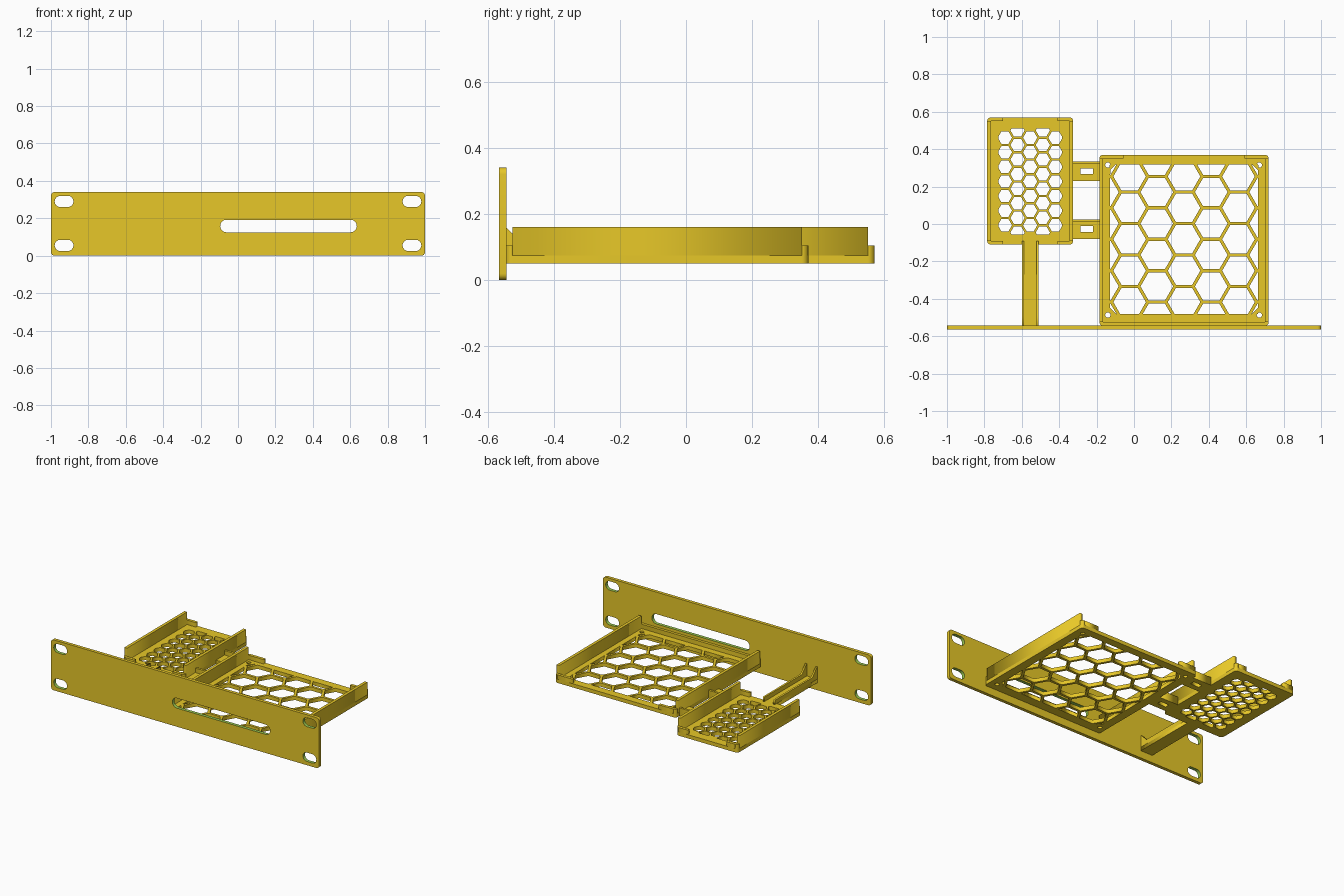
import bpy, bmesh, math

if "Cube" in bpy.data.objects:
    bpy.data.objects.remove(bpy.data.objects["Cube"])


def material(name, rgb):
    m = bpy.data.materials.new(name)
    m.diffuse_color = (*rgb, 1)
    m.use_nodes = True
    m.node_tree.nodes["Principled BSDF"].inputs["Base Color"].default_value = m.diffuse_color
    return m


YELLOW = material("yellow plastic", (0.947, 0.680, 0.025))
GREEN = material("green cut face", (0.337, 0.597, 0.082))


def rounded(x0, x1, y0, y1, r, n=6):
    """Outline of a rectangle with rounded corners."""
    pts = []
    corners = [(x1 - r, y1 - r), (x0 + r, y1 - r), (x0 + r, y0 + r), (x1 - r, y0 + r)]
    for k, (cx, cy) in enumerate(corners):
        for i in range(n + 1):
            a = math.pi / 2 * (k + i / n)
            pts.append((cx + r * math.cos(a), cy + r * math.sin(a)))
    clean = []
    for p in pts:
        if not clean or math.dist(p, clean[-1]) > 1e-5:
            clean.append(p)
    if math.dist(clean[0], clean[-1]) < 1e-5:
        clean.pop()
    return clean


def rect(x0, x1, y0, y1):
    return [(x0, y0), (x1, y0), (x1, y1), (x0, y1)]


def circle(cx, cy, r, n=20):
    return [(cx + r * math.cos(math.tau * i / n), cy + r * math.sin(math.tau * i / n))
            for i in range(n)]


def clip(poly, axis, limit, sign):
    """Keep the part of a polygon on one side of an axis-aligned line."""
    out = []
    for a, b in zip(poly, poly[1:] + poly[:1]):
        da, db = sign * (a[axis] - limit), sign * (b[axis] - limit)
        if da >= 0:
            out.append(a)
        if da * db < 0:
            t = da / (da - db)
            out.append((a[0] + t * (b[0] - a[0]), a[1] + t * (b[1] - a[1])))
    return out


def honeycomb(x0, x1, y0, y1, pitch, bar):
    """Hexagonal holes, centred on a window and trimmed by its edges."""
    cells, r = [], (pitch - bar) / math.sqrt(3)
    cx, cy = (x0 + x1) / 2, (y0 + y1) / 2
    for i in range(-5, 6):
        for j in range(-6, 7):
            x = cx + i * pitch * math.sqrt(3) / 2
            y = cy + (j + 0.5 * (i % 2)) * pitch
            p = circle(x, y, r, 6)
            for axis, limit, sign in ((0, x0, 1), (0, x1, -1), (1, y0, 1), (1, y1, -1)):
                p = clip(p, axis, limit, sign)
            area = sum(a[0] * b[1] - b[0] * a[1] for a, b in zip(p, p[1:] + p[:1])) / 2
            if area > 0.0003:
                cells.append(p)
    return cells


def plate(name, loops, z0, z1):
    """Flat plate from an outline followed by its holes."""
    cu = bpy.data.curves.new(name, 'CURVE')
    cu.dimensions, cu.fill_mode, cu.extrude = '2D', 'BOTH', (z1 - z0) / 2
    for loop in loops:
        s = cu.splines.new('POLY')
        s.points.add(len(loop) - 1)
        for pt, (x, y) in zip(s.points, loop):
            pt.co = (x, y, 0, 1)
        s.use_cyclic_u = True
    tmp = bpy.data.objects.new(name, cu)
    bpy.context.collection.objects.link(tmp)
    me = bpy.data.meshes.new_from_object(tmp.evaluated_get(bpy.context.evaluated_depsgraph_get()))
    bpy.data.objects.remove(tmp)
    bm = bmesh.new()
    bm.from_mesh(me)
    bmesh.ops.remove_doubles(bm, verts=bm.verts, dist=1e-5)
    bmesh.ops.translate(bm, verts=bm.verts, vec=(0, 0, (z0 + z1) / 2))
    bmesh.ops.recalc_face_normals(bm, faces=bm.faces)
    bm.to_mesh(me)
    bm.free()
    me.materials.clear()
    me.materials.append(YELLOW)
    ob = bpy.data.objects.new(name, me)
    bpy.context.collection.objects.link(ob)
    return ob


def box(name, x0, x1, y0, y1, z0, z1):
    return plate(name, [rect(x0, x1, y0, y1)], z0, z1)


BASE, FLOOR, LIP, TOP = 0.05, 0.075, 0.105, 0.16
WALL = 0.02

# Front panel with mounting slots and one long opening
slots = [rounded(s * 0.93 - 0.05, s * 0.93 + 0.05, z - 0.03, z + 0.03, 0.03)
         for s in (-1, 1) for z in (0.055, 0.29)]
panel = plate("front_panel", [rounded(-1, 1, 0, 0.34, 0.02)] + slots
              + [rounded(-0.095, 0.635, 0.125, 0.192, 0.033)], 0, 0.022)
panel.rotation_euler.x = math.pi / 2
panel.location.y = -0.543
# Cut walls of the slots are green
panel.data.materials.append(GREEN)
for f in panel.data.polygons:
    c = f.center
    if abs(f.normal.z) < 0.5 and abs(c.x) < 0.985 and 0.005 < c.y < 0.335:
        f.material_index = 1


def tray(name, x0, x1, y0, y1, window, pitch, bar, tab, holes=(), full_front=False):
    """Perforated floor, two tall side walls and low end tabs."""
    plate(name + "_floor", [rounded(x0, x1, y0, y1, WALL)]
          + honeycomb(*window, pitch, bar) + list(holes), BASE, FLOOR)
    for side, a in (("left", x0), ("right", x1 - WALL)):
        box(f"{name}_{side}_wall", a, a + WALL, y0 + WALL, y1 - WALL, FLOOR, TOP)
    xa, xb = x0 + WALL, x1 - WALL
    for end, y in (("front", y0), ("back", y1 - WALL)):
        if end == "front" and full_front:
            box(name + "_front_lip", xa, xb, y, y + WALL, FLOOR, LIP)
            continue
        for side, a in (("left", xa), ("right", xb - tab)):
            box(f"{name}_{end}_{side}_tab", a, a + tab, y, y + WALL, FLOOR, LIP)
        # Corner posts tie the tabs to the walls
    for sx, px in (("left", x0), ("right", x1)):
        for sy, py in (("front", y0), ("back", y1)):
            d, e = (1 if px == x0 else -1), (1 if py == y0 else -1)
            arc = [(px + d * WALL * (1 - math.cos(t)), py + e * WALL * (1 - math.sin(t)))
                   for t in [math.pi / 2 * i / 6 for i in range(7)]]
            plate(f"{name}_{sy}_{sx}_corner", [arc + [(px + d * WALL, py + e * WALL)]],
                  FLOOR, LIP)


# Large tray with screw holes in its corners
screws = [circle(x, y, 0.014) for x in (-0.14, 0.67) for y in (-0.487, 0.315)]
tray("large_tray", -0.185, 0.72, -0.545, 0.37, (-0.127, 0.662, -0.48, 0.317),
     0.168, 0.017, 0.11, screws, True)
# Solid pads around the screw holes
for sx, x in ((1, -0.13), (-1, 0.665)):
    for sy, y in ((1, -0.482), (-1, 0.32)):
        plate("screw_pad", [[(x, y + sy * 0.006), (x + sx * 0.006, y),
                             (x + sx * 0.035, y), (x, y + sy * 0.035)]], BASE, FLOOR)

# Small tray
tray("small_tray", -0.785, -0.325, -0.11, 0.57, (-0.725, -0.385, -0.055, 0.51),
     0.078, 0.012, 0.065)

# Slotted links with a stiffening rib between the trays
for y in (-0.08, 0.23):
    plate("tray_link", [rect(-0.33, -0.18, y, y + 0.105),
                        rect(-0.285, -0.22, y + 0.038, y + 0.068)], BASE, FLOOR)
    box("link_rib", -0.33, -0.18, y + 0.09, y + 0.105, FLOOR, LIP)

# Channel arm from the panel to the small tray, with sloped wall ends
box("arm_floor", -0.6, -0.51, -0.545, -0.1, BASE, FLOOR)
for x in (-0.6, -0.522):
    side = plate("arm_wall", [[(-0.545, FLOOR), (-0.09, FLOOR), (-0.09, LIP),
                               (-0.49, LIP), (-0.545, TOP)]], 0, 0.012)
    side.rotation_euler = (math.pi / 2, 0, math.pi / 2)
    side.location.x = x
